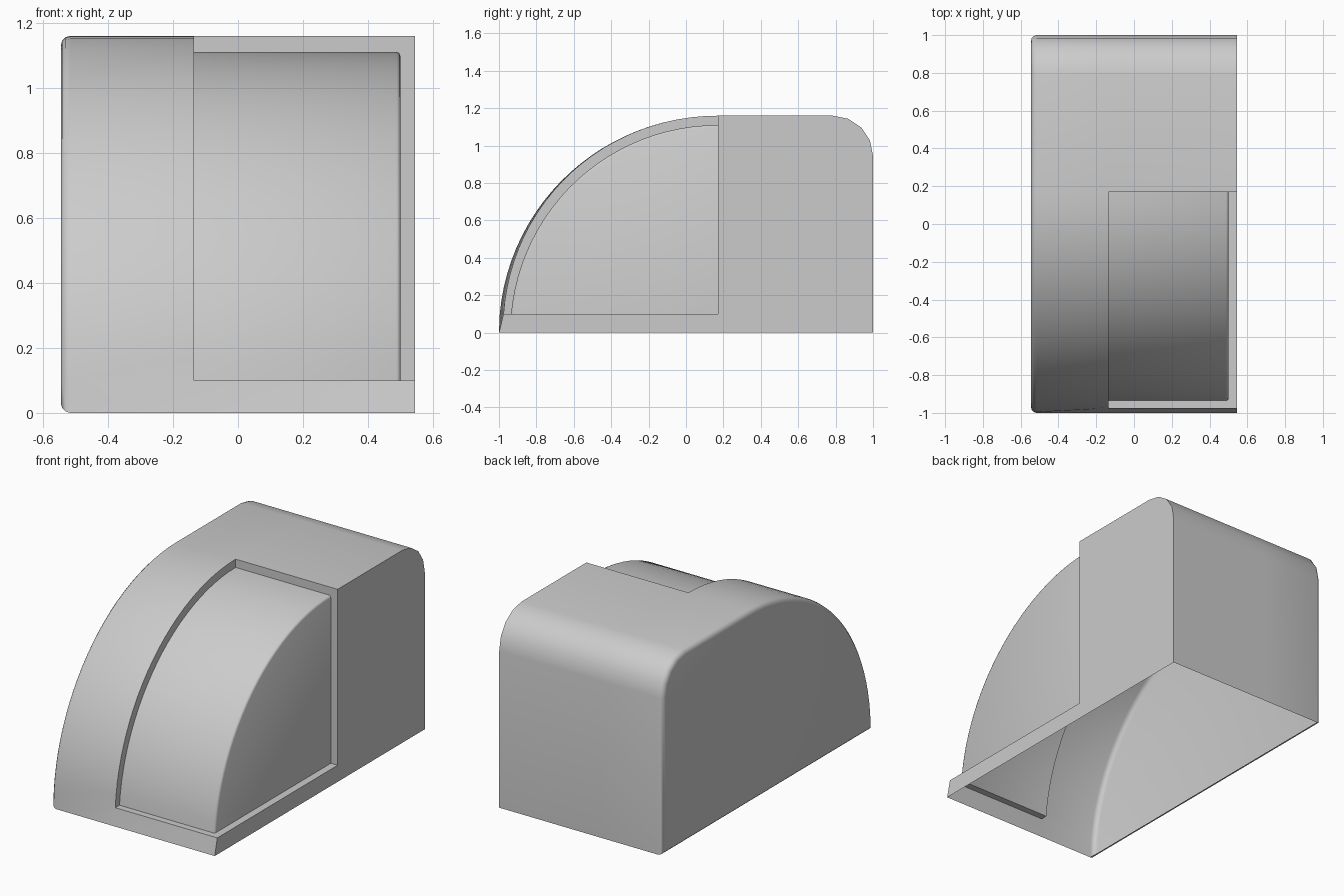
import bpy, bmesh
from math import sin, cos, asin, pi, radians

if "Cube" in bpy.data.objects:
    bpy.data.objects.remove(bpy.data.objects["Cube"])

YC, H = 0.17, 1.16               # centre of the front curve, total height
X0, X1 = -0.545, 0.545           # left and right sides
WX, WZ, PX = -0.135, 0.10, 0.50  # window left edge, sill height, panel side
N = 24


def arc(ry, rz, z0):
    """Front quarter curve from height z0 up to the crown, as (y, z)."""
    a0 = asin(z0 / rz)
    angles = [a0 + (pi / 2 - a0) * i / N for i in range(N + 1)]
    return [(YC - ry * cos(a), rz * sin(a)) for a in angles]


def rear(d):
    """Rounded back corner down to the base, inset by d."""
    r, pts = 0.215 - d, []
    for i in range(5):
        a = pi / 2 * (1 - i / 4)
        pts.append((0.785 + r * cos(a), H - 0.215 + r * sin(a)))
    return pts + [(1 - d, d)]


def ring(d):
    """Whole side outline inset by d."""
    ry, rz = 1.17 - d, H - d
    foot = (YC - ry * cos(asin(d / rz)), d)
    return [foot] + arc(ry, rz, WZ) + rear(d)


bm = bmesh.new()


def row(x, pts):
    return [bm.verts.new((x, y, z)) for y, z in pts]


def skin(a, b, closed=False):
    n = len(a)
    for i in range(n if closed else n - 1):
        j = (i + 1) % n
        bm.faces.new((a[i], a[j], b[j], b[i]))


def poly(pts):
    bm.faces.new([bm.verts.new(p) for p in pts])


# Left wall with a rounded rim
rim = 0.03
rows = []
for k in range(4):
    a = pi / 2 * k / 3
    rows.append(row(X0 + rim - rim * sin(a), ring(rim * (1 - cos(a)))))
for a, b in zip(rows, rows[1:]):
    skin(a, b, True)
bm.faces.new(rows[-1])

# Outer skin up to the window, drawn in slightly along the window edge
edge = arc(1.17, H, WZ)
edge = [(y + 0.02 * (H - z) / (H - WZ), z) for y, z in edge]
foot = (-1.0, 0.0)
mid = row(WX, [foot] + edge + rear(0))
skin(rows[0], mid)

# Strip below the window and skin behind it
skin(mid[:2], row(X1, [foot, edge[0]]))
tail = [edge[-1]] + rear(0)
skin(mid[1 + N:], row(X1, tail))

# Right wall around the window
poly([(X1, y, z) for y, z in [foot, edge[0], (YC, WZ)] + tail])

# Recess side, panel and its softened corner
inner = arc(1.11, 1.11, WZ)
soft = arc(1.098, 1.098, WZ)
pm = row(WX, inner)
skin(row(WX, edge), pm)
pa = row(PX - 0.012, inner)
pb = row(PX - 0.004, arc(1.106, 1.106, WZ))
pc = row(PX, soft)
skin(pm, pa)
skin(pa, pb)
skin(pb, pc)
bm.faces.new(pc + row(PX, [(YC, WZ)]))

# Sill and back of the recess
fy, iy, sy = edge[0][0], inner[0][0], soft[0][0]
poly([(WX, fy, WZ), (X1, fy, WZ), (X1, YC, WZ), (PX, YC, WZ), (PX, sy, WZ),
      (PX - 0.012, iy, WZ), (WX, iy, WZ)])
poly([(WX, YC, H), (X1, YC, H), (X1, YC, WZ), (PX, YC, WZ), (PX, YC, 1.098),
      (PX - 0.012, YC, 1.11), (WX, YC, 1.11)])

bmesh.ops.remove_doubles(bm, verts=bm.verts, dist=0.0005)
bmesh.ops.recalc_face_normals(bm, faces=bm.faces)
mesh = bpy.data.meshes.new("curved_cover")
bm.to_mesh(mesh)
bm.free()
cover = bpy.data.objects.new("curved_cover", mesh)
bpy.context.collection.objects.link(cover)
bpy.context.view_layer.objects.active = cover
cover.select_set(True)
bpy.ops.object.shade_smooth_by_angle(angle=radians(40))
